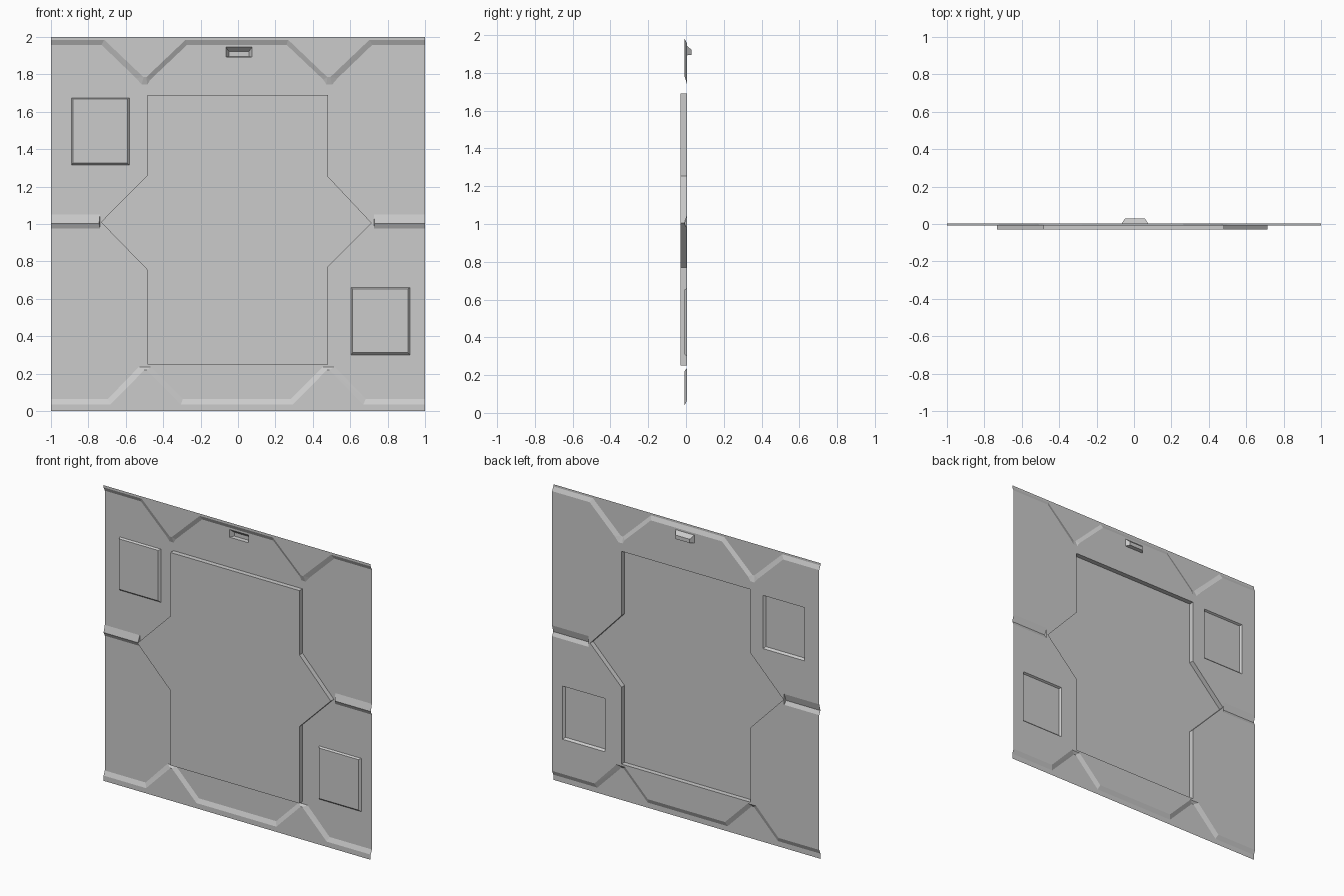
import bpy, bmesh
from mathutils import Vector
from mathutils.geometry import delaunay_2d_cdt

if "Cube" in bpy.data.objects:
    bpy.data.objects.remove(bpy.data.objects["Cube"])

FLOOR, RIM, FACE, BACK = 0.004, -0.009, -0.029, 0.029   # depth levels along y

grey = bpy.data.materials.new("panel grey")
grey.diffuse_color = (0.6, 0.6, 0.6, 1)
grey.use_nodes = True
grey.node_tree.nodes["Principled BSDF"].inputs["Base Color"].default_value = grey.diffuse_color


def make_object(name, verts, faces):
    mesh = bpy.data.meshes.new(name)
    mesh.from_pydata(verts, [], faces)
    mesh.materials.append(grey)
    # merge coplanar triangles into clean flat faces
    bm = bmesh.new()
    bm.from_mesh(mesh)
    bmesh.ops.dissolve_limit(bm, angle_limit=0.002, verts=[], edges=bm.edges)
    bm.to_mesh(mesh)
    bm.free()
    obj = bpy.data.objects.new(name, mesh)
    bpy.context.collection.objects.link(obj)
    return obj


def rect(x0, x1, z0, z1):
    return [(x0, z0), (x1, z0), (x1, z1), (x0, z1)]


def tray(name, base, cap, depth):
    """Open pressed shape: walls from the sheet to a flat cap."""
    n = len(base)
    verts = [(x, FLOOR, z) for x, z in base] + [(x, depth, z) for x, z in cap]
    walls = [(i, (i + 1) % n, n + (i + 1) % n, n + i) for i in range(n)]
    make_object(name, verts, walls + [tuple(range(n, 2 * n))])


def mirror(points):
    """Mirror a left-hand path to the right, keeping the outer edge at x = 1."""
    return [(1.0 if x == -1 else -x - 0.012, z) for x, z in reversed(points)]


# outlines of the pressed shapes
centre = [(-0.485, 0.25), (0.48, 0.25), (0.48, 0.77), (0.715, 1.005), (0.48, 1.255),
          (0.48, 1.69), (-0.485, 1.69), (-0.485, 1.26), (-0.733, 1.01), (-0.485, 0.755)]
upper_hatch = rect(-0.89, -0.58, 1.315, 1.675)
lower_hatch = rect(0.605, 0.92, 0.30, 0.66)
pocket = rect(-0.065, 0.075, 1.893, 1.945)

tray("centre_panel", centre, centre, FACE)
tray("upper_hatch", upper_hatch, rect(-0.883, -0.592, 1.327, 1.668), RIM)
tray("lower_hatch", lower_hatch, rect(0.612, 0.908, 0.312, 0.653), RIM)
tray("handle_pocket", pocket, rect(-0.048, 0.058, 1.896, 1.922), BACK)

# backing sheet: contour lines at two depths, triangulated between them
points, heights, edges, holes = [], [], [], []


def contour(path, height, closed=False):
    start = len(points)
    points.extend(Vector(p) for p in path)
    heights.extend([height] * len(path))
    ids = list(range(start, len(points)))
    edges.extend(zip(ids, ids[1:]))
    if closed:
        edges.append((ids[-1], ids[0]))
    return ids


contour(rect(-1, 1, 0, 2), RIM, True)
for hole in (centre, upper_hatch, lower_hatch, pocket):
    holes.append(contour(hole, FLOOR, True))

# top and bottom rims with pointed teeth
rims = [
    ([(-1, 1.985), (-0.715, 1.985), (-0.505, 1.785), (-0.49, 1.785), (-0.28, 1.985)], RIM),
    ([(-1, 1.958), (-0.73, 1.958), (-0.545, 1.78), (-0.515, 1.745), (-0.485, 1.745),
      (-0.468, 1.772), (-0.272, 1.958)], FLOOR),
    ([(-1, 0.035), (-0.682, 0.035), (-0.5, 0.22), (-0.488, 0.22), (-0.305, 0.035)], RIM),
    ([(-1, 0.065), (-0.695, 0.065), (-0.53, 0.236), (-0.465, 0.236), (-0.295, 0.065)], FLOOR),
]
for path, height in rims:
    contour(path + mirror(path), height)

# side ridges at mid height
for side in (list, mirror):
    contour(side([(-1, 1.05), (-0.738, 1.05), (-0.738, 0.977), (-1, 0.977)]), FLOOR)
    contour(side([(-1, 1.003), (-0.743, 1.003)]), RIM)

out_v, _, out_f, orig_v, _, orig_f = delaunay_2d_cdt(points, edges, holes, 0, 1e-5, True)
sheet_verts = [(v.x, heights[src[0]] if src else FLOOR, v.y) for v, src in zip(out_v, orig_v)]
sheet_faces = [tuple(f) for f, src in zip(out_f, orig_f) if not src]
make_object("backing_sheet", sheet_verts, sheet_faces)
